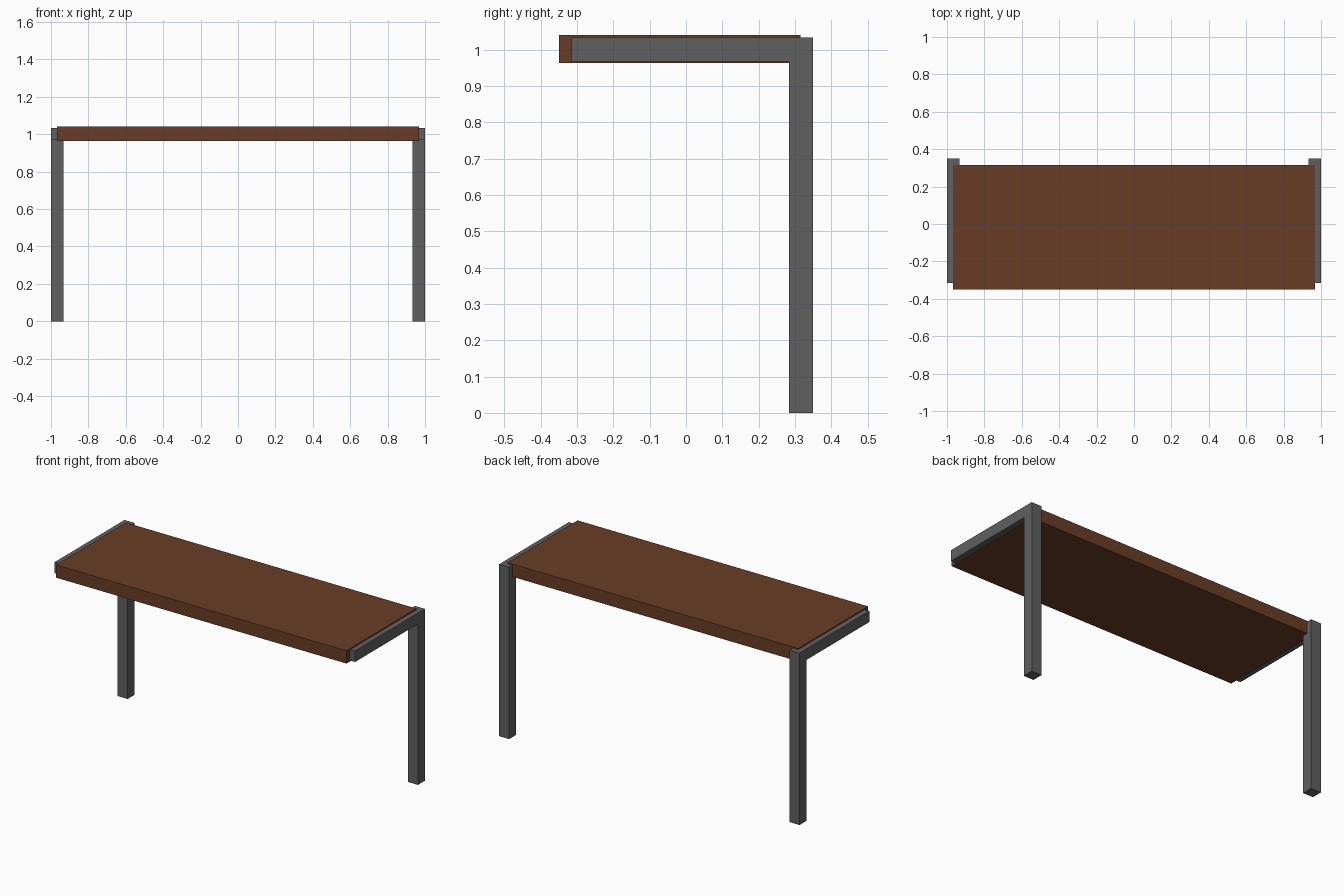
import bpy
import bmesh

if "Cube" in bpy.data.objects:
    bpy.data.objects.remove(bpy.data.objects["Cube"])


def material(name, rgb):
    mat = bpy.data.materials.new(name)
    mat.diffuse_color = (*rgb, 1)
    mat.use_nodes = True
    mat.node_tree.nodes["Principled BSDF"].inputs["Base Color"].default_value = mat.diffuse_color
    return mat


def extrude_x(name, profile, x0, x1, mat):
    """Extrude a (y, z) outline from x0 to x1."""
    bm = bmesh.new()
    face = bm.faces.new([bm.verts.new((x0, y, z)) for y, z in profile])
    result = bmesh.ops.extrude_face_region(bm, geom=[face])
    verts = [g for g in result["geom"] if isinstance(g, bmesh.types.BMVert)]
    bmesh.ops.translate(bm, verts=verts, vec=(x1 - x0, 0, 0))
    bmesh.ops.recalc_face_normals(bm, faces=bm.faces)
    mesh = bpy.data.meshes.new(name)
    bm.to_mesh(mesh)
    bm.free()
    mesh.materials.append(mat)
    obj = bpy.data.objects.new(name, mesh)
    bpy.context.collection.objects.link(obj)
    return obj


wood = material("brown wood", (0.14, 0.048, 0.02))
metal = material("dark grey metal", (0.117, 0.117, 0.117))

# Wooden top board
board = [(-0.35, 0.963), (0.315, 0.963), (0.315, 1.04), (-0.35, 1.04)]
extrude_x("table_top", board, -0.967, 0.967, wood)

# L-shaped side frames: rear leg with a forward arm, mirrored left to right
frame = [(0.283, 0), (0.349, 0), (0.349, 1.034), (-0.315, 1.034),
         (-0.315, 0.968), (0.283, 0.968)]
legs = extrude_x("side_frames", frame, 0.933, 1.0, metal)
mirror = legs.modifiers.new("mirror", 'MIRROR')
mirror.use_axis = (True, False, False)
